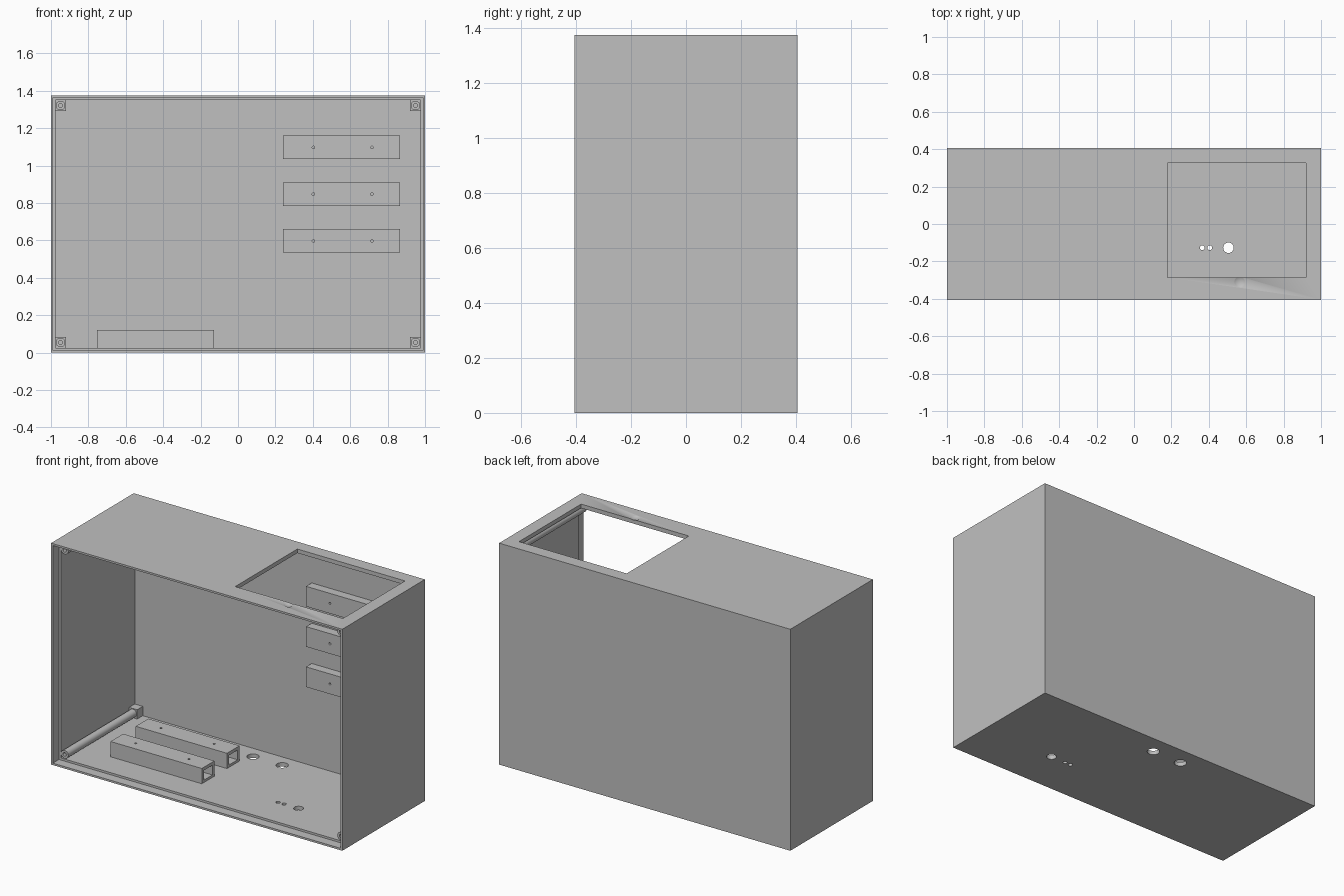
import bpy
from math import pi
from mathutils import Matrix

old = bpy.data.objects.get("Cube")
if old:
    bpy.data.objects.remove(old, do_unlink=True)

grey = bpy.data.materials.new("silver_grey")
grey.use_nodes = True
colour = (0.527, 0.527, 0.527, 1)
grey.diffuse_color = colour
grey.node_tree.nodes["Principled BSDF"].inputs["Base Color"].default_value = colour

W, D, H = 1.0, 0.405, 1.375      # half width, half depth, height
WALL, LIP, REBATE = 0.025, 0.012, 0.06


def box(name, x, y, z):
    """Box from (min, max) pairs on each axis."""
    bpy.ops.mesh.primitive_cube_add(size=1)
    ob = bpy.context.object
    ob.name = name
    spans = (x, y, z)
    ob.data.transform(Matrix.Translation([(a + b) / 2 for a, b in spans])
                      @ Matrix.Diagonal([b - a for a, b in spans] + [1]))
    ob.data.materials.append(grey)
    return ob


def rod(name, centre, radius, length, axis="Z", sides=32):
    bpy.ops.mesh.primitive_cylinder_add(vertices=sides, radius=radius, depth=length)
    ob = bpy.context.object
    ob.name = name
    turn = Matrix.Rotation(pi / 2, 4, "X") if axis == "Y" else Matrix()
    ob.data.transform(Matrix.Translation(centre) @ turn)
    ob.data.materials.append(grey)
    return ob


def cut(ob, cutters):
    """Subtract each cutter, keep the result, discard the cutters."""
    for c in cutters:
        m = ob.modifiers.new("cut", "BOOLEAN")
        m.operation, m.solver, m.object = "DIFFERENCE", "EXACT", c
    bpy.context.view_layer.update()
    graph = bpy.context.evaluated_depsgraph_get()
    mesh = bpy.data.meshes.new_from_object(ob.evaluated_get(graph))
    ob.modifiers.clear()
    ob.data = mesh
    for c in cutters:
        bpy.data.objects.remove(c, do_unlink=True)
    bpy.ops.object.select_all(action="DESELECT")
    ob.select_set(True)
    bpy.context.view_layer.objects.active = ob
    bpy.ops.object.shade_smooth_by_angle(angle=pi / 6)


# Case: hollow box, open front with a stepped rim
case = box("case", (-W, W), (-D, D), (0, H))
cutters = [
    box("cavity", (WALL - W, W - WALL), (-D - 0.1, D - WALL), (WALL, H - WALL)),
    box("rim_step", (LIP - W, W - LIP), (-D - 0.1, REBATE - D), (LIP, H - LIP)),
    box("top_opening", (0.18, 0.92), (-0.285, 0.325), (H - 0.1, H + 0.1)),
]
# Cable holes through the floor
for x, y, r in ((-0.1, 0.29, 0.035), (0.1, 0.29, 0.035),
                (0.365, -0.127, 0.013), (0.405, -0.127, 0.013), (0.505, -0.127, 0.028)):
    cutters.append(rod("floor_hole", (x, y, 0), r, 0.2))
# Shallow finger dip in front of the top opening
bpy.ops.mesh.primitive_uv_sphere_add(segments=48, ring_count=48, radius=0.06,
                                     location=(0.565, -0.31, H + 0.052))
cutters.append(bpy.context.object)
cut(case, cutters)

# Corner screw posts with square feet on the back wall
px, foot = W - 0.051, 0.029
for x in (-px, px):
    for z in (0.054, H - 0.054):
        side = ("right" if x < 0 else "left") + ("_lower" if z < 0.5 else "_upper")
        box(side + "_post_foot", (x - foot, x + foot), (0.325, D - WALL + 0.005),
            (z - foot, z + foot))
        start, end = REBATE - D, 0.33
        post = rod(side + "_screw_post", (x, (start + end) / 2, z), 0.025, end - start, "Y")
        cut(post, [rod("screw_hole", (x, start, z), 0.011, 0.2, "Y", 16)])

# Mounting blocks on the back wall
for i, z in enumerate((0.597, 0.847, 1.097)):
    block = box(f"wall_block_{i + 1}", (0.24, 0.867), (0.325, D - WALL + 0.003),
                (z - 0.0625, z + 0.0625))
    cut(block, [rod("pilot_hole", (x, 0.325, z), 0.007, 0.08, "Y", 16)
                for x in (0.403, 0.716)])

# Hollow mounting rails on the floor
for i, y in enumerate((-0.11, 0.137)):
    rail = box(f"floor_rail_{i + 1}", (-0.755, -0.128), (y - 0.062, y + 0.062),
               (WALL - 0.003, 0.12))
    holes = [rod("pilot_hole", (x, y, 0.12), 0.007, 0.08, "Z", 16) for x in (-0.625, -0.26)]
    cut(rail, [box("tunnel", (-0.9, 0), (y - 0.042, y + 0.042), (0.04, 0.1))] + holes)
